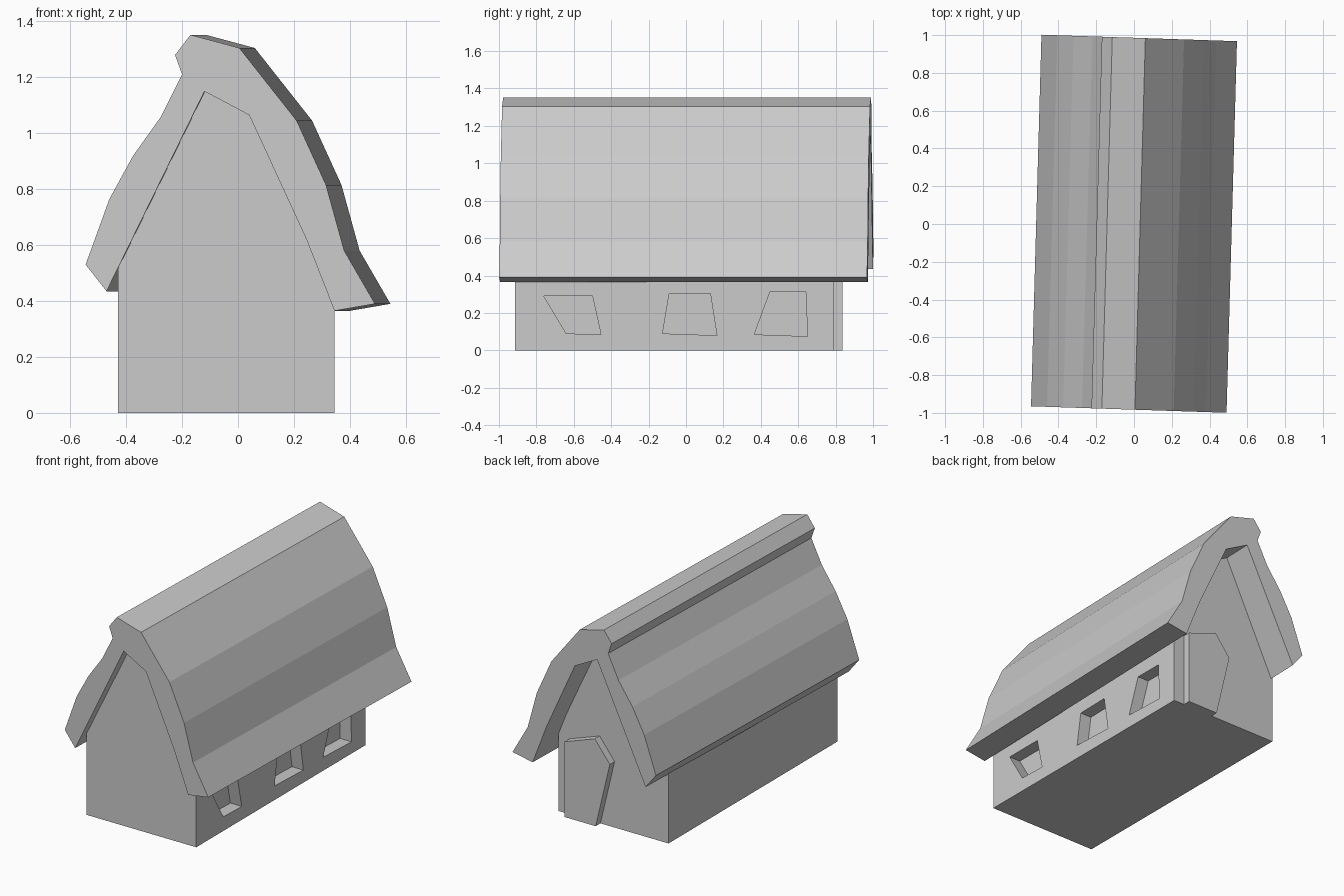
import bpy
import bmesh

cube = bpy.data.objects.get("Cube")
if cube:
    bpy.data.objects.remove(cube, do_unlink=True)

grey = bpy.data.materials.new("plain grey")
grey.use_nodes = True
grey.diffuse_color = (0.6, 0.6, 0.6, 1)
grey.node_tree.nodes["Principled BSDF"].inputs["Base Color"].default_value = (0.6, 0.6, 0.6, 1)


def prism(name, profile, start, end, place):
    """Sweep a 2D profile from start to end; place maps (a, b, depth) to a point."""
    bm = bmesh.new()
    rings = [[bm.verts.new(place(a, b, d)) for a, b in profile] for d in (start, end)]
    for ring in rings:
        bm.faces.new(ring)
    n = len(profile)
    for i in range(n):
        j = (i + 1) % n
        bm.faces.new((rings[0][i], rings[0][j], rings[1][j], rings[1][i]))
    bmesh.ops.recalc_face_normals(bm, faces=bm.faces)
    mesh = bpy.data.meshes.new(name)
    bm.to_mesh(mesh)
    bm.free()
    mesh.materials.append(grey)
    obj = bpy.data.objects.new(name, mesh)
    bpy.context.collection.objects.link(obj)
    return obj


def along_y(x, z, y):
    return (x, y, z)


def along_x(y, z, x):
    return (x, y, z)


def skewed(x, z, y):
    # the roof sits slightly turned on the walls
    return (x + 0.028 * (y + 0.982), y - 0.033 * x, z)


# House body with gables, tucked into the roof
walls = prism("walls", [
    (-0.43, 0), (0.345, 0), (0.345, 0.5), (0.27, 0.68),
    (0.07, 1.1), (-0.1, 1.19), (-0.43, 0.56)], -0.913, 0.79, along_y)

# Curved roof: outer outline, then inner outline
prism("roof", [
    (-0.47, 0.435), (-0.545, 0.53), (-0.46, 0.765), (-0.375, 0.92),
    (-0.275, 1.06), (-0.2, 1.21), (-0.225, 1.28), (-0.17, 1.352),
    (0.005, 1.305), (0.21, 1.045), (0.315, 0.815), (0.38, 0.58), (0.49, 0.39),
    (0.345, 0.365), (0.245, 0.62), (0.04, 1.065), (-0.12, 1.15)],
    -0.983, 0.984, skewed)

# Crooked door on the back gable
prism("door", [(0.268, 0), (0.05, 0), (-0.05, 0.42), (0.056, 0.555), (0.268, 0.48)],
      0.77, 0.838, along_y)

# Crooked window recesses in one side wall
windows = {
    "front": [(-0.76, 0.29), (-0.5, 0.29), (-0.455, 0.085), (-0.64, 0.09)],
    "middle": [(-0.09, 0.3), (0.13, 0.305), (0.165, 0.08), (-0.125, 0.09)],
    "back": [(0.45, 0.315), (0.64, 0.315), (0.65, 0.075), (0.365, 0.085)],
}
for place, outline in windows.items():
    cutter = prism(place + "_window_cutter", outline, 0.265, 0.4, along_x)
    cutter.hide_render = True
    cutter.hide_viewport = True
    cut = walls.modifiers.new(place + " window", "BOOLEAN")
    cut.operation = "DIFFERENCE"
    cut.solver = "EXACT"
    cut.object = cutter
